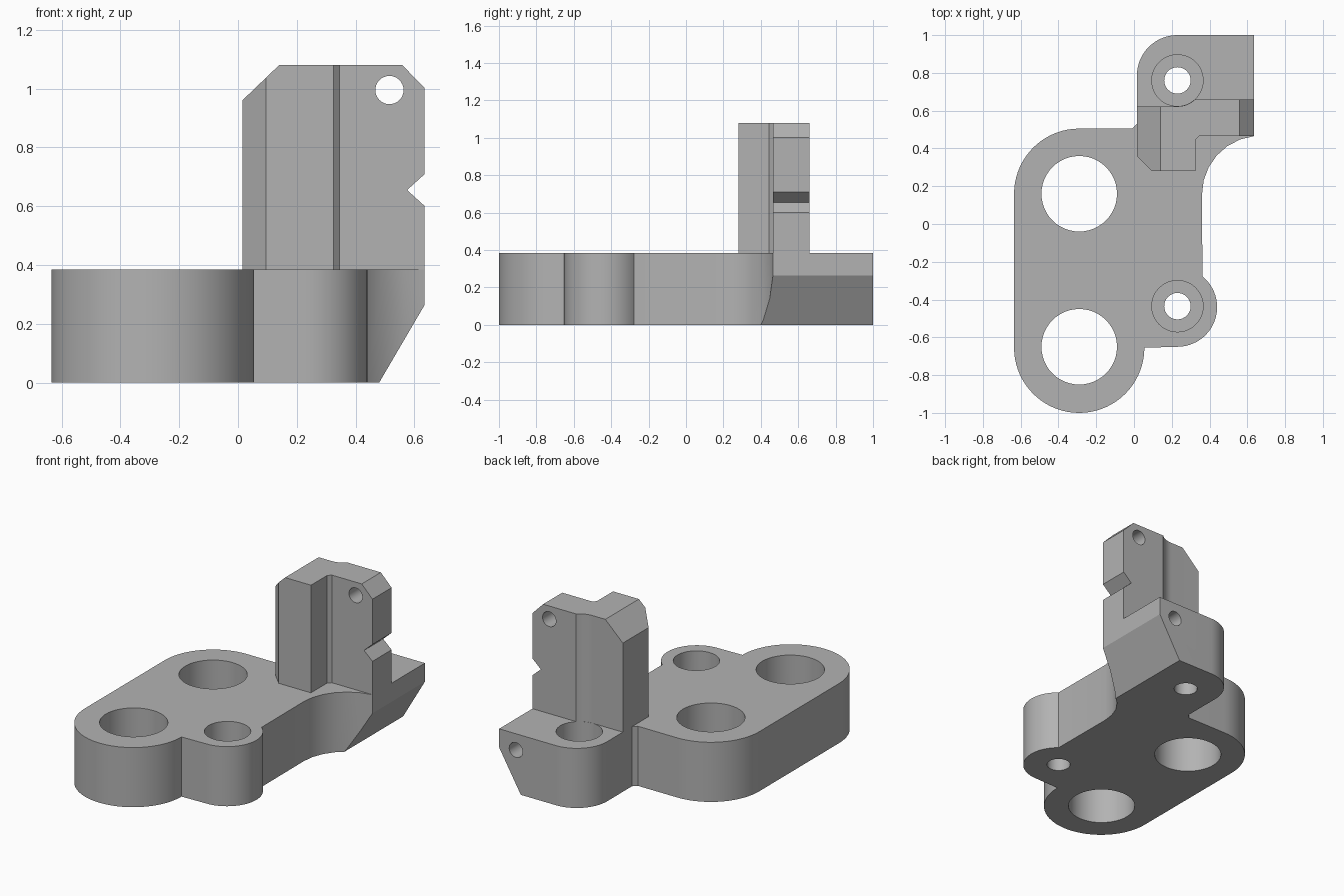
import bpy
import bmesh
from math import cos, sin, radians

cube = bpy.data.objects.get("Cube")
if cube:
    bpy.data.objects.remove(cube, do_unlink=True)

grey = bpy.data.materials.new("plain grey")
grey.use_nodes = True
grey.diffuse_color = (0.45, 0.45, 0.45, 1)
grey.node_tree.nodes["Principled BSDF"].inputs["Base Color"].default_value = grey.diffuse_color


def arc(cx, cy, r, start, end, steps):
    """Points along a circular arc, angles in degrees."""
    angles = [radians(start + (end - start) * i / steps) for i in range(steps + 1)]
    return [(cx + r * cos(a), cy + r * sin(a)) for a in angles]


def circle(cx, cy, r, steps=48):
    return arc(cx, cy, r, 0, 360, steps)[:-1]


def prism(name, outline, low, high, axis="Z"):
    """Extrude an outline along Z (plan outline) or Y (front outline)."""
    bm = bmesh.new()
    ends = []
    for d in (low, high):
        ends.append([bm.verts.new((u, v, d) if axis == "Z" else (u, d, v)) for u, v in outline])
    bm.faces.new(ends[0])
    bm.faces.new(ends[1])
    n = len(outline)
    for i in range(n):
        j = (i + 1) % n
        bm.faces.new((ends[0][i], ends[0][j], ends[1][j], ends[1][i]))
    bmesh.ops.recalc_face_normals(bm, faces=bm.faces)
    mesh = bpy.data.meshes.new(name)
    bm.to_mesh(mesh)
    bm.free()
    mesh.materials.append(grey)
    obj = bpy.data.objects.new(name, mesh)
    bpy.context.collection.objects.link(obj)
    return obj


def combine(target, tool, operation):
    """Apply a boolean and discard the tool."""
    mod = target.modifiers.new(operation, "BOOLEAN")
    mod.operation = operation
    mod.solver = "EXACT"
    mod.object = tool
    bpy.context.view_layer.objects.active = target
    bpy.ops.object.modifier_apply(modifier=mod.name)
    bpy.data.objects.remove(tool, do_unlink=True)


def cut(target, outline, low, high, axis="Z"):
    combine(target, prism("cutter", outline, low, high, axis), "DIFFERENCE")


TOP = 0.385      # base plate thickness
PEAK = 1.08      # tower height
SIDE = 0.635     # outermost x

# Base plate: two big lobes, a small boss, a flared arm with a rounded corner
plan = arc(-0.29, -0.655, 0.345, 180, 360, 36)
plan += arc(0.23, -0.44, 0.21, -90, 51, 24)
plan += arc(0.67, 0.157, 0.31, 180, 96.5, 6)[:-1]
plan += [(SIDE, 0.465), (SIDE, 1.0)]
plan += arc(0.23, 0.785, 0.215, 90, 180, 16)
plan += [(0.015, 0.53), (-0.01, 0.505)]
plan += arc(-0.29, 0.16, 0.345, 90, 180, 18)
bracket = prism("mounting_bracket", plan, 0, TOP)

# Slanted underside of the arm
cut(bracket, [(0.48, 0), (0.42, -0.1), (0.8, -0.1), (0.8, 0.265), (SIDE, 0.265)], 0.1, 1.2, "Y")

# Upright tower with a stepped front and a screw relief at the back
tower_plan = [(0.015, 0.36), (0.095, 0.28), (0.325, 0.28), (0.325, 0.445), (0.345, 0.465),
              (SIDE, 0.465), (SIDE, 0.66)]
tower_plan += arc(0.23, 0.76, 0.137, -47, -90, 8)
tower_plan += [(0.015, 0.623)]
tower = prism("tower", tower_plan, TOP - 0.05, PEAK)

# Tower top chamfers, side notch and cross hole
cut(tower, [(-0.11, 0.84), (0.24, 1.176), (-0.11, 1.176)], 0, 1, "Y")
cut(tower, [(0.48, 1.16), (0.715, 0.92), (0.715, 1.16)], 0, 1, "Y")
cut(tower, [(0.575, 0.655), (0.685, 0.555), (0.685, 0.755)], 0, 1, "Y")
cut(tower, circle(0.515, 0.995, 0.048, 32), 0, 1, "Y")
combine(bracket, tower, "UNION")

# Large bores
for y in (0.16, -0.65):
    cut(bracket, circle(-0.29, y, 0.2), -0.1, 0.6)

# Counterbored screw holes
for y in (0.76, -0.435):
    cut(bracket, circle(0.23, y, 0.07, 32), -0.1, 0.5)
    cut(bracket, circle(0.23, y, 0.136), TOP - 0.13, 0.5)

# Blind hole in the back of the arm
cut(bracket, circle(0.515, 0.28, 0.048, 32), 0.7, 1.1, "Y")

bpy.ops.object.select_all(action="DESELECT")
bracket.select_set(True)
bpy.context.view_layer.objects.active = bracket
bpy.ops.object.shade_smooth_by_angle(angle=radians(25))
